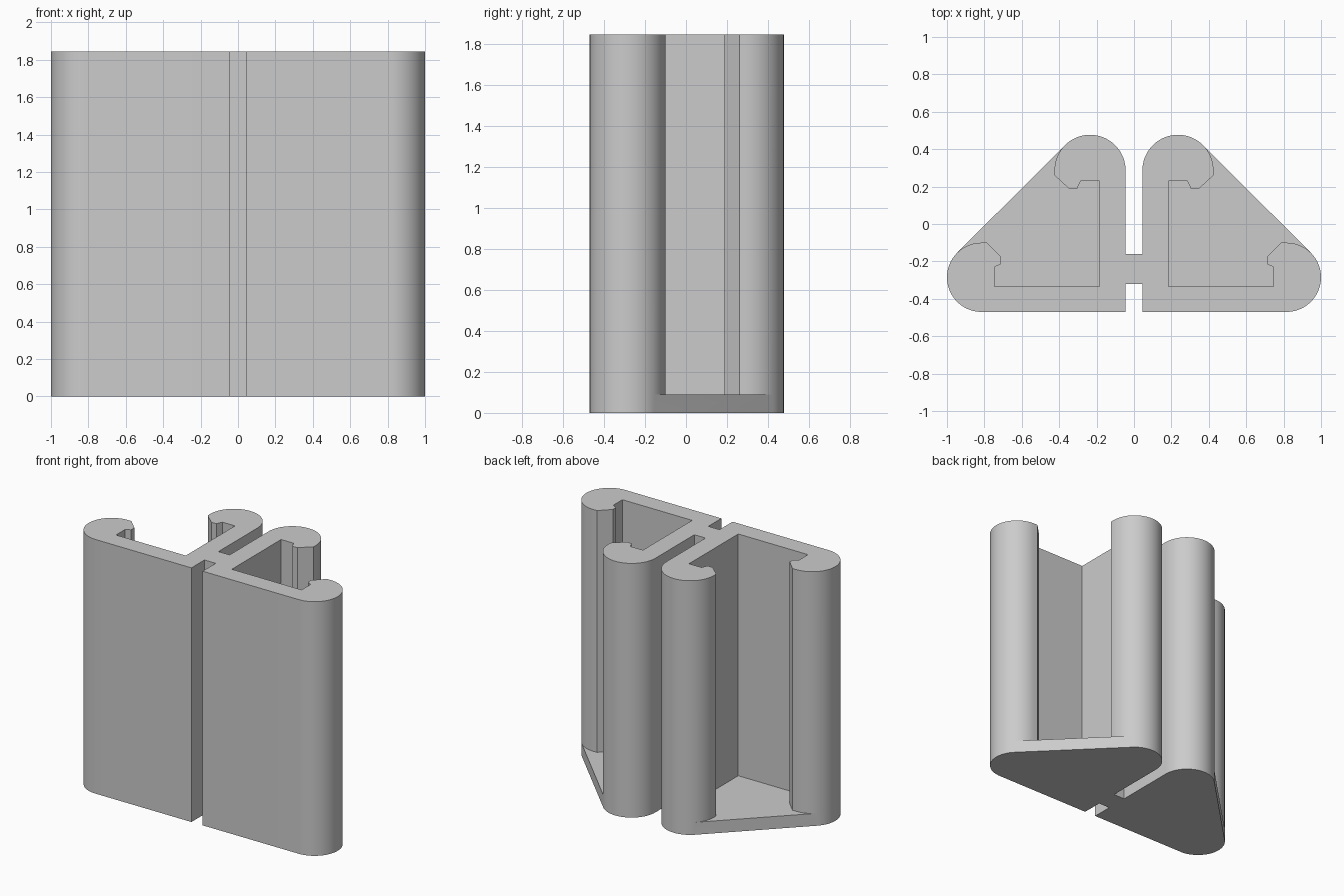
import bpy, bmesh
from math import sin, cos, radians

cube = bpy.data.objects.get("Cube")
if cube:
    bpy.data.objects.remove(cube)

HEIGHT = 1.845
FLOOR = 0.09
STEP = 5


def arc(centre, r, start, end):
    return [(centre[0] + r * cos(radians(a)), centre[1] + r * sin(radians(a)))
            for a in range(start, end + 1, STEP)]


def mirrored(points):
    return [(-x, y) for x, y in reversed(points)]


# Rounded ends of the two arms, and the hooked channel between them
SIDE, SIDE_R = (0.815, -0.285), 0.185
BACK, BACK_R = (0.235, 0.287), 0.19
side_outer = arc(SIDE, SIDE_R, -90, 45)
side_inner = arc(SIDE, SIDE_R, 45, 90)
back_inner = arc(BACK, BACK_R, 0, 45)
back_outer = arc(BACK, BACK_R, 45, 180)
channel = [(0.785, -0.10), (0.71, -0.175), (0.71, -0.213), (0.745, -0.23),
           (0.745, -0.335), (0.185, -0.335), (0.185, 0.23), (0.285, 0.23),
           (0.305, 0.187), (0.345, 0.187), (0.425, 0.26)]
pocket = side_inner + channel + back_inner

# Front plate corner and the web joining both halves
start = [(0.045, -0.32), (0.045, -0.47)] + side_outer
end = back_outer + [(0.045, -0.16)]
half_slab = start + end
half_wall = start + pocket[1:-1] + end
slab = half_slab + mirrored(half_slab)
wall = half_wall + mirrored(half_wall)

bm = bmesh.new()


def cap(loop, z):
    bm.faces.new([bm.verts.new((x, y, z)) for x, y in loop])


def band(loop, z0, z1):
    low = [bm.verts.new((x, y, z0)) for x, y in loop]
    high = [bm.verts.new((x, y, z1)) for x, y in loop]
    for i in range(len(loop)):
        j = (i + 1) % len(loop)
        bm.faces.new((low[i], low[j], high[j], high[i]))


# Closed floor below, hooked walls above
cap(slab, 0)
band(slab, 0, FLOOR)
cap(pocket, FLOOR)
cap(mirrored(pocket), FLOOR)
band(wall, FLOOR, HEIGHT)
cap(wall, HEIGHT)

# Weld the layers and merge flat neighbours
bmesh.ops.remove_doubles(bm, verts=bm.verts, dist=0.0005)
bmesh.ops.dissolve_limit(bm, angle_limit=radians(0.2), verts=bm.verts, edges=bm.edges)
bmesh.ops.recalc_face_normals(bm, faces=bm.faces)

mesh = bpy.data.meshes.new("double_channel_bracket")
bm.to_mesh(mesh)
bm.free()
bracket = bpy.data.objects.new("double_channel_bracket", mesh)
bpy.context.collection.objects.link(bracket)

# Plain grey finish
grey = bpy.data.materials.new("light_grey")
grey.use_nodes = True
colour = (0.6, 0.6, 0.6, 1)
grey.diffuse_color = colour
grey.node_tree.nodes["Principled BSDF"].inputs["Base Color"].default_value = colour
mesh.materials.append(grey)

bpy.ops.object.select_all(action='DESELECT')
bracket.select_set(True)
bpy.context.view_layer.objects.active = bracket
bpy.ops.object.shade_smooth_by_angle(angle=radians(20))
